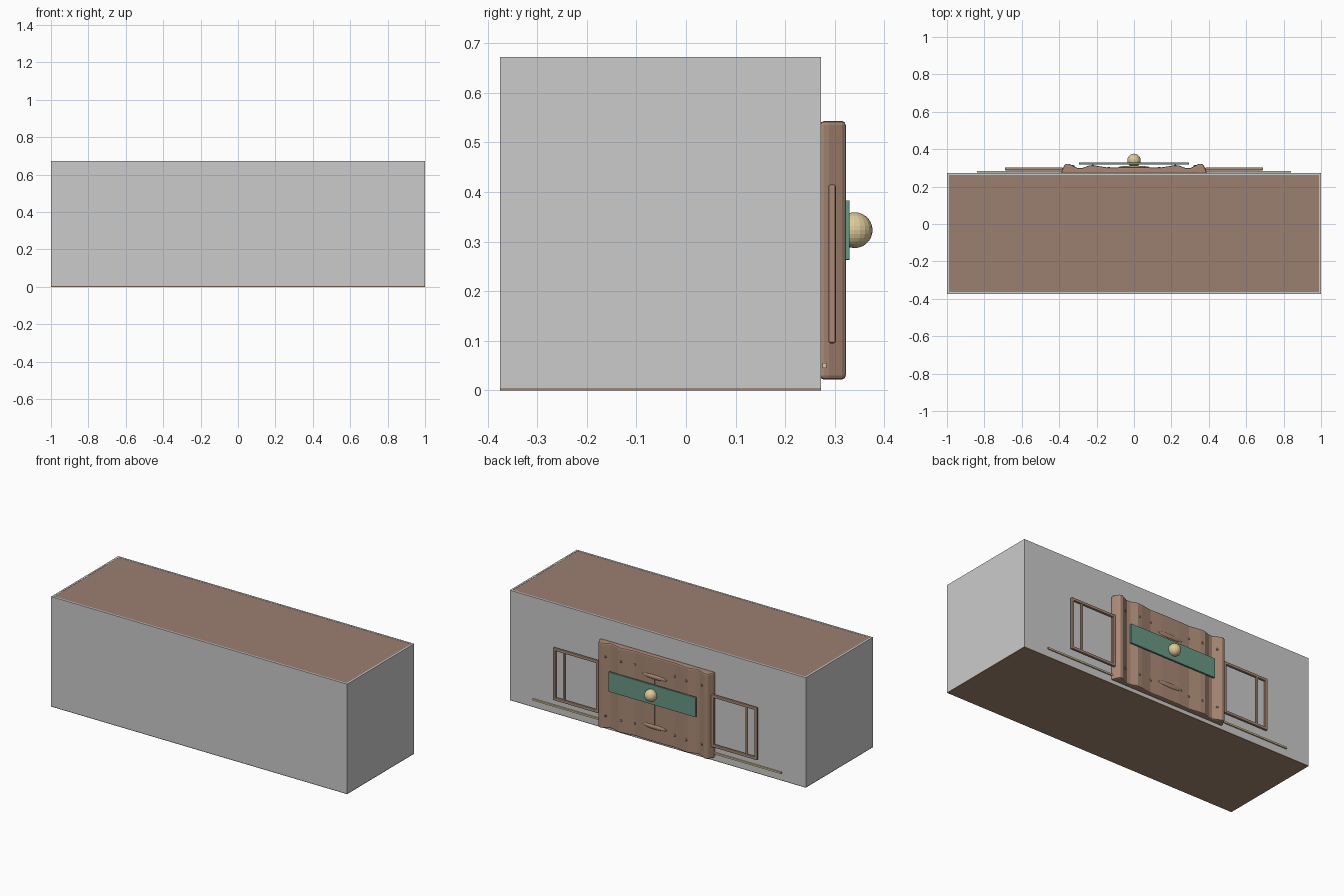
import bpy, bmesh, math
from mathutils import Vector

if "Cube" in bpy.data.objects:
    bpy.data.objects.remove(bpy.data.objects["Cube"])


def material(name, rgb):
    m = bpy.data.materials.new(name)
    m.diffuse_color = (*rgb, 1)
    m.use_nodes = True
    m.node_tree.nodes["Principled BSDF"].inputs["Base Color"].default_value = m.diffuse_color
    return m


BROWN = material("dark_wood", (0.33, 0.21, 0.16))
BASE = material("base_wood", (0.36, 0.25, 0.17))
PLANK = material("plank_wood", (0.40, 0.25, 0.18))
LIGHT = material("light_wood", (0.50, 0.33, 0.22))
GREEN = material("green_paint", (0.14, 0.32, 0.23))
GOLD = material("brass", (0.72, 0.58, 0.32))


def finish(bm, name, mat=None, bevel=0, smooth=False):
    bmesh.ops.recalc_face_normals(bm, faces=bm.faces)
    me = bpy.data.meshes.new(name)
    bm.to_mesh(me)
    bm.free()
    ob = bpy.data.objects.new(name, me)
    bpy.context.collection.objects.link(ob)
    if mat:
        me.materials.append(mat)
    if bevel:
        b = ob.modifiers.new("bevel", 'BEVEL')
        b.width, b.segments = bevel, 2
        b.limit_method = 'ANGLE'
        b.angle_limit = math.radians(50)
    if smooth:
        for p in me.polygons:
            p.use_smooth = True
    return ob


def box(name, lo, hi, mat=None, bevel=0):
    bm = bmesh.new()
    bmesh.ops.create_cube(bm, size=1)
    lo, hi = Vector(lo), Vector(hi)
    for v in bm.verts:
        v.co = (lo + hi) / 2 + v.co * (hi - lo)
    return finish(bm, name, mat, bevel)


def ball(name, centre, radii, mat, u=16, v=10):
    bm = bmesh.new()
    bmesh.ops.create_uvsphere(bm, u_segments=u, v_segments=v, radius=1)
    for w in bm.verts:
        w.co = Vector([c + r * k for c, r, k in zip(centre, radii, w.co)])
    return finish(bm, name, mat)


# Grey outer walls around the block
F, B, H, T = -0.375, 0.272, 0.672, 0.011
box("front_wall", (-1, F, 0.005), (1, F + T, H))
box("back_wall", (-1, B - T, 0.005), (1, B, H))
for s, side in ((-1, "left"), (1, "right")):
    x0, x1 = sorted((s, s * (1 - T)))
    box(side + "_wall", (x0, F + T, 0.005), (x1, B - T, H))

# Wooden top and base
box("top_panel", (-1 + T, F + T, H - 0.02), (1 - T, B - T, H - 0.001), BROWN)
box("base_panel", (-1, F, 0), (1, B, 0.005), BASE)

# Carved door slab: symmetric profile in plan, extruded upward
half = [(0.390, 0.270), (0.385, 0.288), (0.368, 0.322), (0.348, 0.322),
        (0.300, 0.298), (0.275, 0.300), (0.235, 0.314), (0.205, 0.312),
        (0.135, 0.301), (0.060, 0.304)]
outline = half + [(-x, y) for x, y in reversed(half)]
bm = bmesh.new()
face = bm.faces.new([bm.verts.new((x, y, 0.022)) for x, y in outline])
ext = bmesh.ops.extrude_face_region(bm, geom=[face])
bmesh.ops.translate(bm, vec=(0, 0, 0.521),
                    verts=[g for g in ext["geom"] if isinstance(g, bmesh.types.BMVert)])
finish(bm, "door_slab", PLANK, bevel=0.008)

# Carved ornaments on the slab
for z in (0.115, 0.42):
    ball("carved_lens", (0, 0.302, z), (0.085, 0.010, 0.014), PLANK)
box("centre_strip", (-0.003, 0.30, 0.12), (0.003, 0.307, 0.42), PLANK)
for x, y in ((0.325, 0.311), (0.22, 0.313), (0.135, 0.301)):
    for s in (-1, 1):
        for z in (0.10, 0.46):
            ball("rivet", (s * x, y, z), (0.007, 0.005, 0.007), PLANK, 8, 6)

# Green plate and brass knob
box("green_plate", (-0.295, 0.318, 0.263), (0.295, 0.330, 0.383), GREEN, bevel=0.002)
ball("knob", (0, 0.340, 0.323), (0.036, 0.036, 0.036), GOLD, 20, 14)

# Side frames with an inner upright
for s in (-1, 1):
    def bar(name, xa, xb, ya, yb, za, zb, mat):
        x0, x1 = sorted((s * xa, s * xb))
        box(name, (x0, ya, za), (x1, yb, zb), mat, bevel=0.004)
    bar("frame_outer_post", 0.672, 0.690, 0.287, 0.302, 0.095, 0.415, PLANK)
    bar("frame_inner_post", 0.380, 0.398, 0.287, 0.302, 0.095, 0.415, PLANK)
    bar("frame_top_rail", 0.38, 0.69, 0.287, 0.302, 0.398, 0.415, PLANK)
    bar("frame_bottom_rail", 0.38, 0.69, 0.287, 0.302, 0.095, 0.112, PLANK)
    bar("frame_upright", 0.610, 0.622, 0.290, 0.300, 0.105, 0.405, LIGHT)

# Brass track running along the bottom
box("track_rod", (-0.84, 0.275, 0.045), (0.84, 0.283, 0.055), GOLD)
